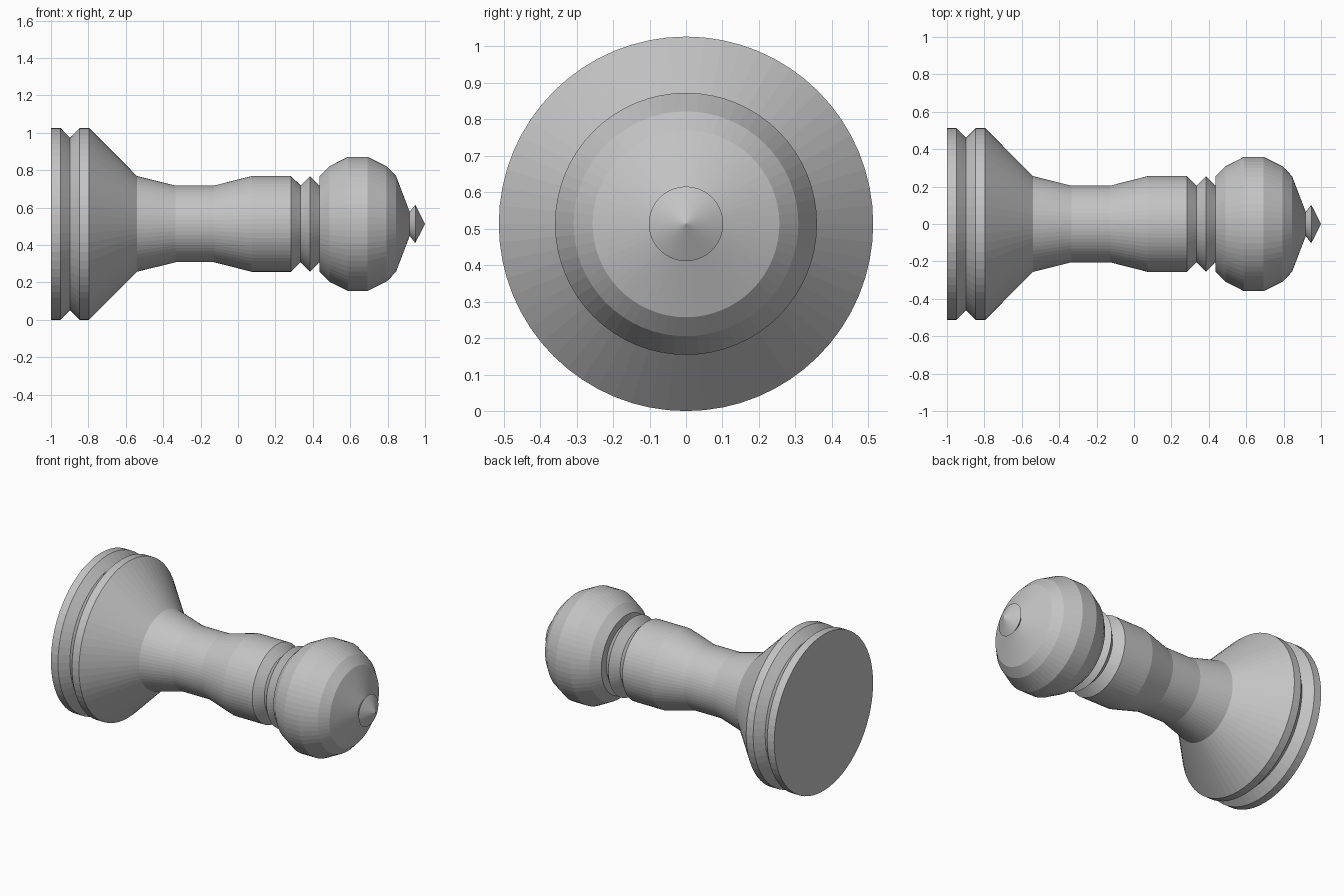
import bpy, bmesh
from math import cos, sin, tau

cube = bpy.data.objects.get("Cube")
if cube:
    bpy.data.objects.remove(cube, do_unlink=True)

SEGMENTS = 64
AXIS_Z = 0.513

grey = bpy.data.materials.new("plain grey")
grey.use_nodes = True
colour = (0.55, 0.55, 0.55, 1)
grey.diffuse_color = colour
grey.node_tree.nodes["Principled BSDF"].inputs["Base Color"].default_value = colour


def turn(name, profile):
    """Turn (x, radius) points around the lengthwise axis; radius 0 closes an end."""
    bm = bmesh.new()
    rings = []
    for x, r in profile:
        count = SEGMENTS if r else 1
        rings.append([bm.verts.new((x, r * cos(tau * i / SEGMENTS),
                                    AXIS_Z + r * sin(tau * i / SEGMENTS)))
                      for i in range(count)])
    for a, b in zip(rings, rings[1:]):
        if len(a) == 1:
            bm.faces.new(b[::-1])      # flat end disc
            continue
        for i in range(SEGMENTS):
            j = (i + 1) % SEGMENTS
            if len(b) == 1:
                bm.faces.new((a[i], a[j], b[0]))
            else:
                bm.faces.new((a[i], a[j], b[j], b[i]))
    # Drop the unused centre point of the end disc
    for v in [v for v in bm.verts if not v.link_faces]:
        bm.verts.remove(v)
    mesh = bpy.data.meshes.new(name)
    bm.to_mesh(mesh)
    bm.free()
    mesh.materials.append(grey)
    obj = bpy.data.objects.new(name, mesh)
    bpy.context.collection.objects.link(obj)


# Grooved foot with its flaring cone
turn("base", [(-1, 0), (-1, .513), (-.949, .513), (-.898, .461),
              (-.847, .513), (-.796, .513), (-.54, .256)])
# Waisted shaft
turn("stem", [(-.54, .256), (-.335, .205), (-.127, .205),
              (.073, .256), (.283, .256), (.335, .205)])
# Sharp ring under the head
turn("collar", [(.335, .205), (.385, .256), (.436, .205)])
# Rounded head with a conical cap
turn("head", [(.436, .205), (.436, .256), (.488, .308), (.588, .359),
              (.693, .359), (.795, .308), (.845, .256), (.918, .065)])
# Small pointed tip
turn("finial", [(.918, .065), (.948, .102), (1, 0)])
